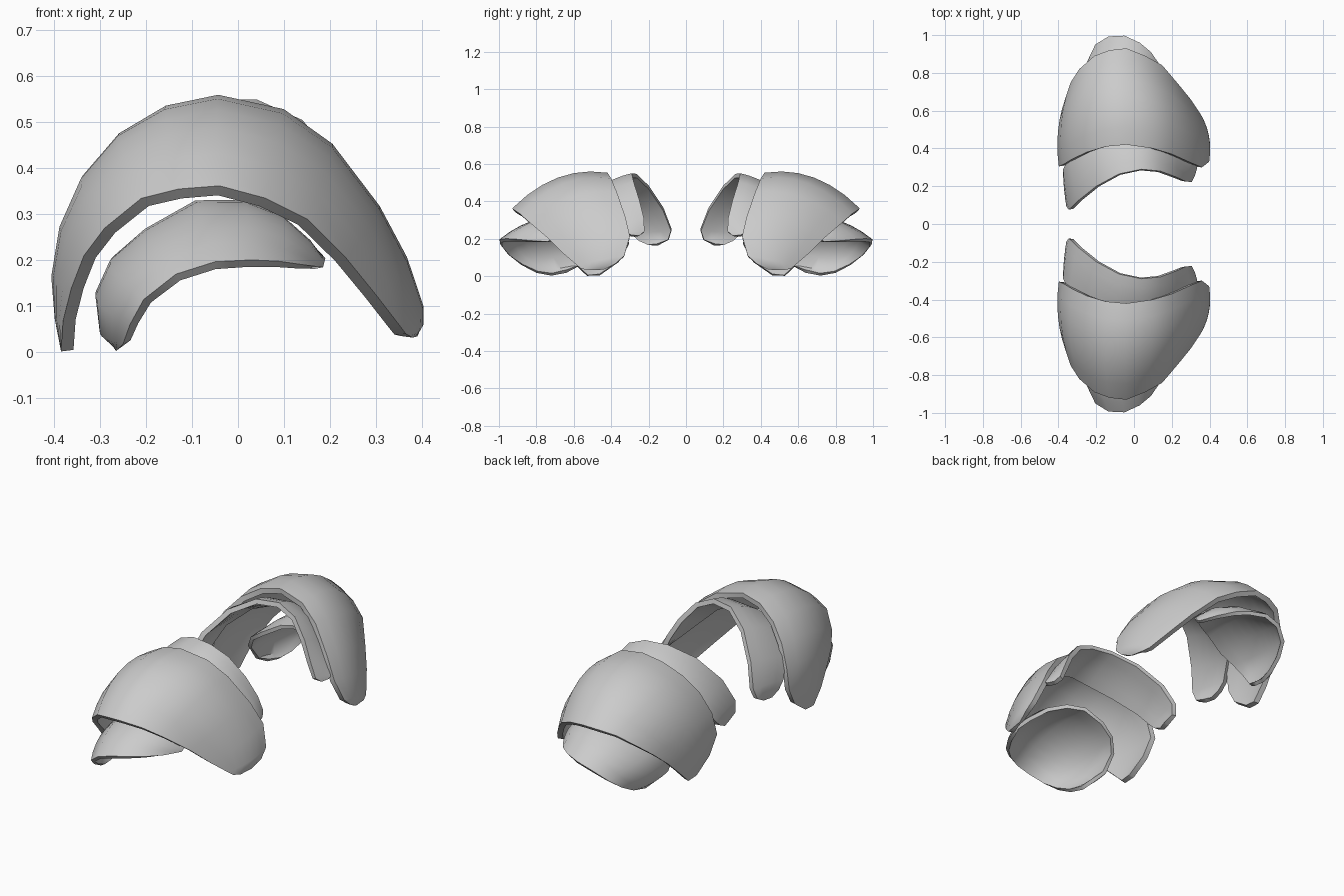
import bpy, bmesh, math
from mathutils import Vector

steel = bpy.data.materials.new("light_grey")
steel.diffuse_color = (0.6, 0.6, 0.6, 1)


def plate(name, inner, outer, bulge, push, thickness, columns=6):
    """Curved shell lofted between two rims, bowed outwards, mirrored to both shoulders."""
    bm = bmesh.new()
    grid = []
    n = len(inner) - 1
    for i, (a, b) in enumerate(zip(inner, outer)):
        a, b = Vector(a), Vector(b)
        mid = (a + b) / 2
        radial = Vector((mid.x, 0, mid.z - 0.08)).normalized()
        radial.x *= 0.75
        bow = (radial * bulge + Vector((0, push, 0))) * math.sin(math.pi * i / n)
        row = []
        for j in range(columns + 1):
            v = j / columns
            row.append(bm.verts.new(a.lerp(b, v) + bow * 4 * v * (1 - v)))
        grid.append(row)
    for r, s in zip(grid, grid[1:]):
        for j in range(columns):
            bm.faces.new((r[j], s[j], s[j + 1], r[j + 1]))
    mesh = bpy.data.meshes.new(name)
    bm.to_mesh(mesh)
    bm.free()
    mesh.materials.append(steel)
    ob = bpy.data.objects.new(name, mesh)
    bpy.context.collection.objects.link(ob)
    shell = ob.modifiers.new("shell", 'SOLIDIFY')
    shell.thickness = thickness
    shell.offset = -1
    mirror = ob.modifiers.new("other_side", 'MIRROR')
    mirror.use_axis = (False, True, False)
    mirror.use_mirror_merge = False
    # apply the modifiers, then shade smooth with crisp rims
    bpy.ops.object.select_all(action='DESELECT')
    bpy.context.view_layer.objects.active = ob
    ob.select_set(True)
    for m in ("shell", "other_side"):
        bpy.ops.object.modifier_apply(modifier=m)
    bpy.ops.object.shade_smooth_by_angle(angle=math.radians(40))


# large shoulder cap
plate("shoulder_cap",
      [(-.385, .46, .005), (-.392, .36, .075), (-.398, .305, .17), (-.375, .315, .28),
       (-.325, .345, .385), (-.25, .38, .47), (-.15, .41, .53), (-.04, .42, .553),
       (.10, .40, .523), (.20, .37, .45), (.30, .325, .32), (.36, .30, .215),
       (.398, .33, .11), (.403, .38, .065), (.39, .44, .035)],
      [(-.385, .53, .002), (-.38, .60, .07), (-.362, .67, .14), (-.335, .75, .21),
       (-.29, .82, .27), (-.21, .89, .335), (-.13, .92, .355), (-.04, .93, .362),
       (.06, .89, .335), (.15, .84, .29), (.235, .74, .205), (.30, .66, .125),
       (.35, .585, .06), (.365, .56, .04), (.38, .52, .032)],
      0.07, 0.01, 0.028)

# collar plate sloping down beneath the upper rim of the cap
plate("collar_plate",
      [(-.355, .15, .164), (-.358, .092, .195), (-.345, .076, .25), (-.30, .12, .365),
       (-.20, .20, .485), (-.08, .265, .547), (.04, .29, .55), (.14, .28, .505),
       (.22, .25, .41), (.275, .225, .31), (.305, .222, .24), (.32, .25, .217)],
      [(-.37, .20, .166), (-.375, .25, .19), (-.375, .29, .23), (-.34, .36, .32),
       (-.235, .44, .41), (-.10, .48, .455), (.03, .48, .465), (.14, .46, .425),
       (.23, .42, .34), (.30, .36, .27), (.335, .32, .235), (.333, .29, .22)],
      0.012, 0, 0.025, 4)

# domed lower arm plate, curling in beneath the cap
plate("arm_plate",
      [(-.275, .64, .018), (-.30, .58, .05), (-.305, .52, .14), (-.265, .485, .21),
       (-.19, .47, .262), (-.09, .49, .318), (.0, .53, .322), (.08, .59, .30),
       (.15, .66, .247), (.19, .71, .205)],
      [(-.265, .72, .003), (-.25, .80, .018), (-.235, .88, .06), (-.205, .95, .115),
       (-.135, .993, .17), (-.05, .997, .197), (.03, .96, .201), (.09, .91, .198),
       (.145, .83, .19), (.185, .74, .185)],
      0.062, 0.02, 0.02, 8)
